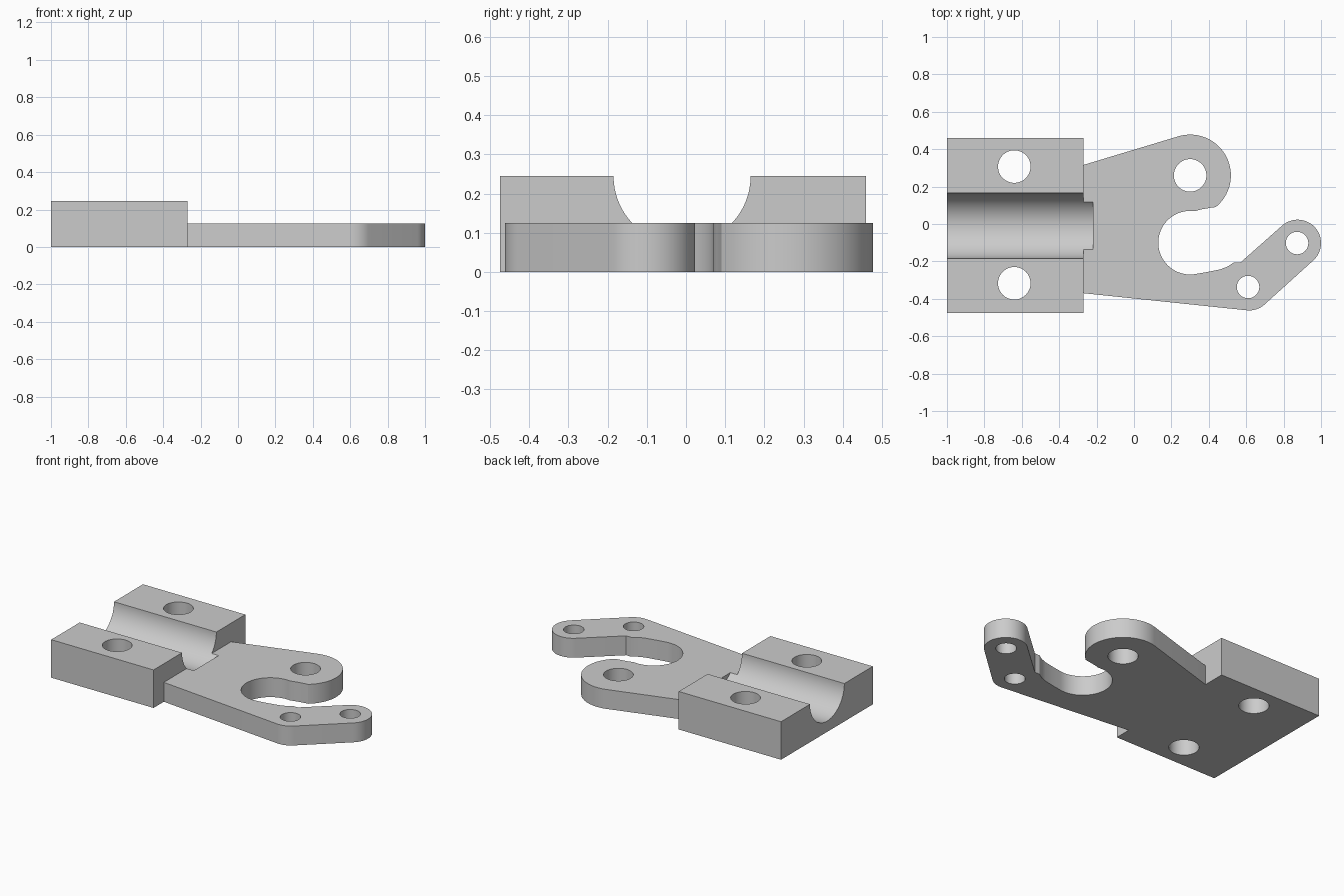
import bpy
import bmesh
from math import cos, sin, radians

if "Cube" in bpy.data.objects:
    bpy.data.objects.remove(bpy.data.objects["Cube"], do_unlink=True)

grey = bpy.data.materials.new("plain grey")
grey.use_nodes = True
COLOUR = (0.6, 0.6, 0.6, 1)
grey.diffuse_color = COLOUR
grey.node_tree.nodes["Principled BSDF"].inputs["Base Color"].default_value = COLOUR

PLATE_TOP, BLOCK_TOP = 0.125, 0.245
BLOCK_END = -0.27


def arc(cx, cy, r, start, end, steps=24):
    """Points on an arc, angles in degrees."""
    angles = [radians(start + (end - start) * i / steps) for i in range(steps + 1)]
    return [(cx + r * cos(a), cy + r * sin(a)) for a in angles]


def prism(name, outline, low, high, axis="Z"):
    """Extrude a closed outline along z, or a (y, z) outline along x."""
    place = (lambda p, d: (p[0], p[1], d)) if axis == "Z" else (lambda p, d: (d, p[0], p[1]))
    bm = bmesh.new()
    face = bm.faces.new([bm.verts.new(place(p, low)) for p in outline])
    ext = bmesh.ops.extrude_face_region(bm, geom=[face])
    top = [v for v in ext["geom"] if isinstance(v, bmesh.types.BMVert)]
    shift = (0, 0, high - low) if axis == "Z" else (high - low, 0, 0)
    bmesh.ops.translate(bm, verts=top, vec=shift)
    bmesh.ops.recalc_face_normals(bm, faces=bm.faces)
    mesh = bpy.data.meshes.new(name)
    bm.to_mesh(mesh)
    bm.free()
    obj = bpy.data.objects.new(name, mesh)
    bpy.context.collection.objects.link(obj)
    mesh.materials.append(grey)
    return obj


def combine(target, other, operation):
    """Apply a boolean and discard the second object."""
    other.hide_render = True
    mod = target.modifiers.new(operation, "BOOLEAN")
    mod.operation, mod.solver, mod.object = operation, "EXACT", other
    bpy.context.view_layer.objects.active = target
    bpy.ops.object.modifier_apply(modifier=mod.name)
    bpy.data.objects.remove(other, do_unlink=True)


# Hooked plate: big upper lobe, round throat, thin bent lower arm
outline = [(-0.4, 0.28), (BLOCK_END, 0.316)]
outline += arc(0.30, 0.26, 0.218, 105, -51, 40)
outline += [(0.41, 0.087), (0.36, 0.078)]
outline += arc(0.30, -0.10, 0.17, 82, 278, 40)
outline += [(0.39, -0.257), (0.46, -0.243), (0.50, -0.228), (0.535, -0.205), (0.57, -0.205)]
outline += arc(0.875, -0.102, 0.125, 131, -48)
outline += arc(0.615, -0.337, 0.125, -48, -95, 12)
outline += [(BLOCK_END, -0.37), (-0.4, -0.358)]
bracket = prism("hooked_bracket", outline, 0, PLATE_TOP)

# Clamp block
block = prism("clamp_block", [(-1, -0.475), (BLOCK_END, -0.475), (BLOCK_END, 0.46), (-1, 0.46)],
              0, BLOCK_TOP)
combine(bracket, block, "UNION")

# Half-round shaft channel, running slightly into the plate
channel = prism("channel_cutter", arc(0, 0, 0.175, 0, 360, 96)[:-1], -1.1, -0.22, "X")
channel.location = (0, -0.01, BLOCK_TOP)
bpy.context.view_layer.update()
combine(bracket, channel, "DIFFERENCE")

# Bolt and pin holes
for x, y, r in [(-0.64, 0.307, 0.087), (-0.64, -0.317, 0.087), (0.30, 0.26, 0.087),
                (0.61, -0.337, 0.06), (0.872, -0.102, 0.06)]:
    hole = prism("hole_cutter", arc(x, y, r, 0, 360, 48)[:-1], -0.1, 0.4)
    combine(bracket, hole, "DIFFERENCE")

# Merge coplanar faces, then smooth the curved walls
bm = bmesh.new()
bm.from_mesh(bracket.data)
bmesh.ops.remove_doubles(bm, verts=bm.verts, dist=0.0001)
bmesh.ops.dissolve_limit(bm, angle_limit=radians(0.2), verts=bm.verts, edges=bm.edges)
bm.to_mesh(bracket.data)
bm.free()
bpy.ops.object.select_all(action="DESELECT")
bracket.select_set(True)
bpy.context.view_layer.objects.active = bracket
bpy.ops.object.shade_smooth_by_angle(angle=radians(30))
